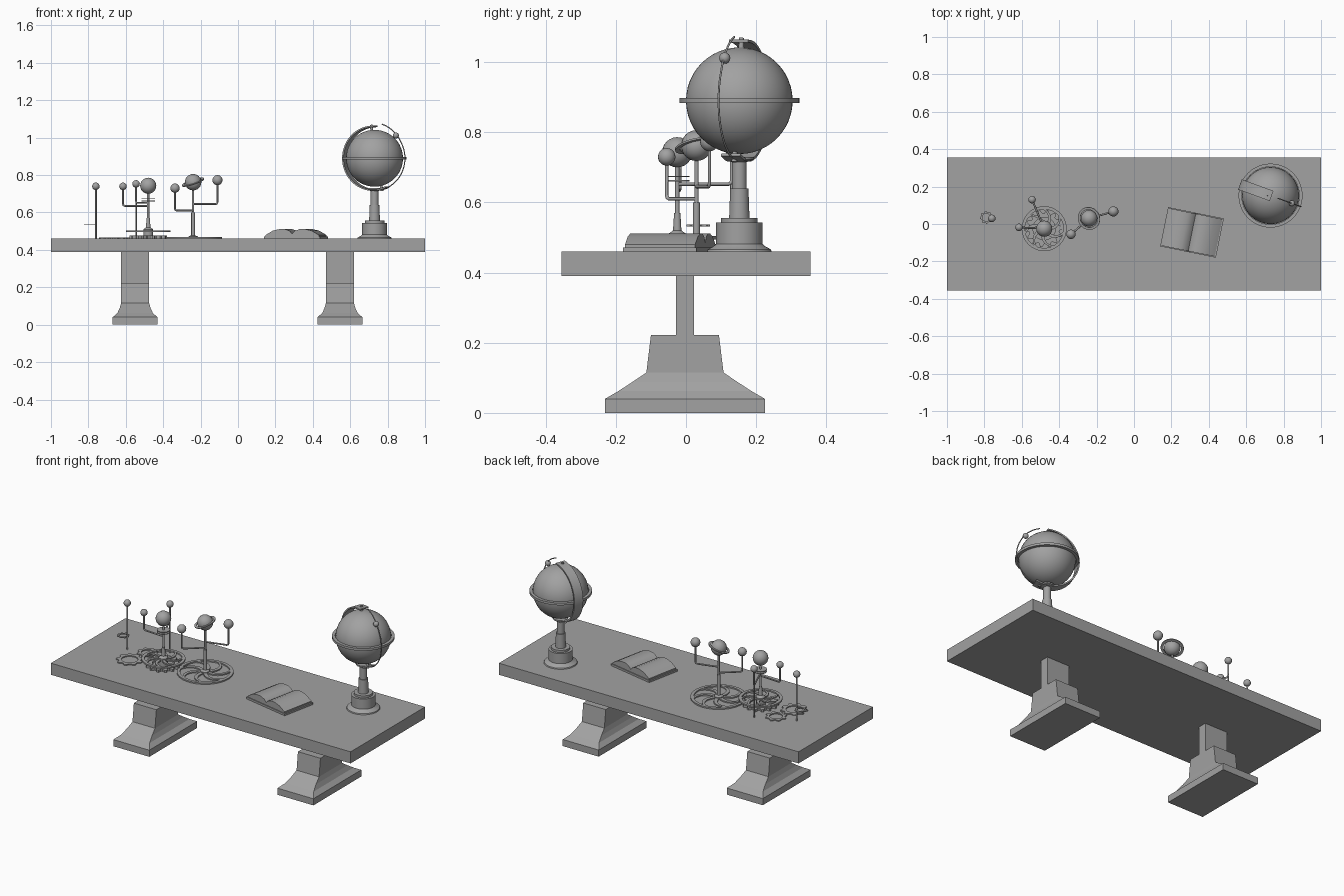
import bpy, bmesh, math
from math import sin, cos, pi, radians
from mathutils import Vector, Matrix

if "Cube" in bpy.data.objects:
    bpy.data.objects.remove(bpy.data.objects["Cube"])

grey = bpy.data.materials.new("plain grey")
grey.use_nodes = True
grey.diffuse_color = (0.36, 0.36, 0.36, 1)
grey.node_tree.nodes["Principled BSDF"].inputs["Base Color"].default_value = (0.36, 0.36, 0.36, 1)

TOP = 0.46


def add(name, bm, loc=(0, 0, 0), turn=0, smooth=False):
    bmesh.ops.recalc_face_normals(bm, faces=bm.faces)
    me = bpy.data.meshes.new(name)
    bm.to_mesh(me)
    bm.free()
    me.materials.append(grey)
    ob = bpy.data.objects.new(name, me)
    ob.location = loc
    ob.rotation_euler.z = turn
    bpy.context.collection.objects.link(ob)
    if smooth:
        bpy.ops.object.select_all(action='DESELECT')
        ob.select_set(True)
        bpy.context.view_layer.objects.active = ob
        bpy.ops.object.shade_smooth_by_angle(angle=radians(35))
    return ob


def lathe(name, profile, loc, closed=False, steps=48):
    """Spin (radius, height) points about z; closed makes a hoop."""
    bm = bmesh.new()
    vs = [bm.verts.new((r, 0, z)) for r, z in profile]
    pairs = list(zip(vs, vs[1:])) + ([(vs[-1], vs[0])] if closed else [])
    edges = [bm.edges.new(p) for p in pairs]
    bmesh.ops.spin(bm, geom=vs + edges, cent=(0, 0, 0), axis=(0, 0, 1), angle=2 * pi, steps=steps)
    bmesh.ops.remove_doubles(bm, verts=bm.verts, dist=1e-5)
    return add(name, bm, loc, smooth=True)


def hoop(name, r0, r1, h, loc):
    return lathe(name, [(r0, 0), (r1, 0), (r1, h), (r0, h)], loc, True)


def rod(name, r, z0, z1, x, y):
    return lathe(name, [(0, z0), (r, z0), (r, z1), (0, z1)], (x, y, 0), steps=12)


def ball(name, r, loc, seg=24):
    bm = bmesh.new()
    bmesh.ops.create_uvsphere(bm, u_segments=seg, v_segments=seg // 2, radius=r)
    return add(name, bm, loc, smooth=True)


def loft(name, rings, loc=(0, 0, 0), turn=0, caps=True, smooth=False):
    """Skin a row of matching cross-sections."""
    bm = bmesh.new()
    rows = [[bm.verts.new(p) for p in ring] for ring in rings]
    n = len(rows[0])
    for a, b in zip(rows, rows[1:]):
        for i in range(n):
            bm.faces.new((a[i], a[(i + 1) % n], b[(i + 1) % n], b[i]))
    if caps:
        bm.faces.new(rows[0])
        bm.faces.new(rows[-1])
    return add(name, bm, loc, turn, smooth)


def rect(hx, hy, z):
    return [(-hx, -hy, z), (hx, -hy, z), (hx, hy, z), (-hx, hy, z)]


def wire(name, r, points):
    cu = bpy.data.curves.new(name, 'CURVE')
    cu.dimensions = '3D'
    cu.bevel_depth = r
    cu.bevel_resolution = 2
    cu.use_fill_caps = True
    sp = cu.splines.new('POLY')
    sp.points.add(len(points) - 1)
    for p, q in zip(sp.points, points):
        p.co = (*q, 1)
    cu.materials.append(grey)
    ob = bpy.data.objects.new(name, cu)
    bpy.context.collection.objects.link(ob)
    return ob


def gear(name, r, teeth, h, loc):
    """Toothed ring with an open middle."""
    outer, inner = [], []
    for i in range(teeth * 4):
        a = 2 * pi * i / (teeth * 4)
        q = r if i % 4 < 2 else r * 0.82
        outer.append((q * cos(a), q * sin(a)))
        inner.append((r * 0.6 * cos(a), r * 0.6 * sin(a)))
    rings = [[(x, y, z) for x, y in ring] for ring, z in
             ((inner, 0), (outer, 0), (outer, h), (inner, h), (inner, 0))]
    return loft(name, rings, loc, caps=False)


def spokes(name, r, count, h, loc):
    """Curved flat spokes sweeping from hub to rim."""
    for k in range(count):
        rings = []
        for i in range(7):
            t = i / 6
            a = 2 * pi * k / count + 0.75 * t * t
            q = r * (0.12 + 0.8 * t)
            w = r * 0.07
            c, s = Vector((q * cos(a), q * sin(a), 0)), Vector((-sin(a) * w, cos(a) * w, 0))
            up = Vector((0, 0, h))
            rings.append([c - s, c + s, c + s + up, c - s + up])
        loft(f"{name}_{k + 1}", rings, loc)


# Table
loft("table_top", [rect(1, 0.355, 0.39), rect(1, 0.355, TOP)])
FOOT = [(0.12, 0.228, 0), (0.12, 0.228, 0.04), (0.095, 0.19, 0.062), (0.083, 0.15, 0.088),
        (0.075, 0.11, 0.115), (0.075, 0.097, 0.222)]
for side, x in (("right", -0.55), ("left", 0.545)):
    loft(f"{side}_foot", [rect(*p) for p in FOOT], (x, -0.003, 0))
    loft(f"{side}_leg", [rect(0.075, 0.026, 0.21), rect(0.075, 0.026, 0.4)], (x, -0.003, 0))

# Open book
turn = radians(-11.5)
book = (0.31, -0.045, TOP)
loft("book_cover", [rect(0.152, 0.107, 0), rect(0.152, 0.107, 0.012)], book, turn)
page = [(0, 0.026), (0.015, 0.042), (0.04, 0.051), (0.07, 0.051), (0.105, 0.043), (0.145, 0.02), (0.145, 0.012), (0, 0.012)]
for side, s in (("left", 1), ("right", -1)):
    loft(f"{side}_pages", [[(s * x, y, z) for x, z in page] for y in (-0.102, 0.102)], book, turn, smooth=True)

# Globe on its stand
GX, GY, GZ = 0.73, 0.152, 0.89
lathe("globe_stand", [(0, 0), (0.092, 0), (0.09, 0.006), (0.072, 0.016), (0.066, 0.022), (0.066, 0.083),
                      (0.052, 0.083), (0.052, 0.096), (0.029, 0.096), (0.026, 0.18), (0.021, 0.18),
                      (0.021, 0.255), (0.04, 0.262), (0.04, 0.27), (0, 0.27)], (GX, GY, TOP))
ball("globe", 0.152, (GX, GY, GZ), 48)
hoop("horizon_ring", 0.154, 0.171, 0.014, (GX, GY, GZ - 0.007))

# Meridian band and thin wire share one upright tilted plane
flat = Vector((cos(radians(-20)), sin(radians(-20)), 0))
side = Vector((-flat.y, flat.x, 0))
mid = Vector((GX, GY, GZ))


def around(deg, r):
    a = radians(deg)
    return flat * (r * cos(a)) + Vector((0, 0, r * sin(a)))


band = []
for i in range(37):
    deg = 88 + i * 207 / 36
    lo, hi = around(deg, 0.166), around(deg, 0.174)
    band.append([lo - side * 0.029, lo + side * 0.029, hi + side * 0.029, hi - side * 0.029])
loft("meridian_band", band, mid, smooth=True)
wire("meridian_wire", 0.003, [mid + around(-68 + i * 145 / 30, 0.173 + 0.014 * max(0, i - 20) / 10) for i in range(31)])
ball("wire_bead", 0.016, mid + around(45, 0.172), 16)
for name, deg in (("top_pivot", 96), ("bottom_pivot", 284)):
    wire(name, 0.008, [mid + around(deg, 0.145), mid + around(deg, 0.18)])

# Large spoked wheel carrying the ringed planet
AX, AY = -0.24, 0.03
hoop("large_wheel_rim", 0.137, 0.155, 0.008, (AX, AY, TOP))
spokes("large_wheel_spoke", 0.155, 7, 0.007, (AX, AY, TOP))
lathe("large_wheel_hub", [(0, 0), (0.025, 0), (0.025, 0.012), (0.01, 0.018), (0.01, 0.14), (0, 0.14)], (AX, AY, TOP))
rod("large_wheel_post", 0.006, TOP, 0.74, AX, AY)
ball("ringed_planet", 0.044, (AX, AY, 0.762))
ring = hoop("planet_ring", 0.048, 0.062, 0.005, (AX, AY, 0.76))
ring.rotation_euler = (radians(12), radians(-18), 0)

# Small wheel over a toothed gear, carrying the central planet
BX, BY = -0.48, -0.025
hoop("small_wheel_rim", 0.103, 0.12, 0.009, (BX, BY, 0.495))
spokes("small_wheel_spoke", 0.12, 7, 0.008, (BX, BY, 0.495))
gear("drive_gear", 0.1, 14, 0.014, (BX, BY, TOP + 0.002))
lathe("small_wheel_hub", [(0, 0), (0.026, 0), (0.026, 0.05), (0.012, 0.06), (0.009, 0.11), (0, 0.11)], (BX, BY, TOP))
rod("small_wheel_post", 0.006, TOP, 0.72, BX, BY)
ball("central_planet", 0.043, (BX, BY, 0.743))
for i, z in enumerate((0.66, 0.672)):
    lathe(f"collar_{i + 1}", [(0, 0), (0.035, 0), (0.035, 0.004), (0, 0.004)], (BX, BY, z), steps=24)

# Bent arms with little planets
for name, cx, cy, x, y, z, top, r in (
        ("near_planet", AX, AY, -0.337, -0.055, 0.61, 0.73, 0.025),
        ("far_planet", AX, AY, -0.11, 0.067, 0.645, 0.773, 0.027),
        ("outer_moon", BX, BY, -0.615, -0.018, 0.635, 0.74, 0.02),
        ("back_moon", BX, BY, -0.545, 0.13, 0.652, 0.753, 0.02)):
    start, bend = Vector((cx, cy, z)), Vector((x, y, z))
    step = (bend - start).normalized() * 0.01
    wire(f"{name}_arm", 0.005, [start, bend - step, bend - step * 0.3 + Vector((0, 0, 0.003)),
                                bend + Vector((0, 0, 0.01)), Vector((x, y, top))])
    ball(name, r, (x, y, top), 20)
rod("back_moon_post", 0.004, TOP, 0.66, -0.545, 0.13)

# Lone planet post and loose gears
rod("lone_post", 0.005, TOP, 0.74, -0.76, 0.03)
ball("lone_planet", 0.02, (-0.76, 0.03, 0.74), 20)
gear("post_gear", 0.034, 8, 0.005, (-0.79, 0.035, 0.532))
gear("front_gear", 0.075, 9, 0.006, (-0.67, -0.075, TOP))
gear("back_gear", 0.06, 8, 0.006, (-0.64, 0.055, TOP))
